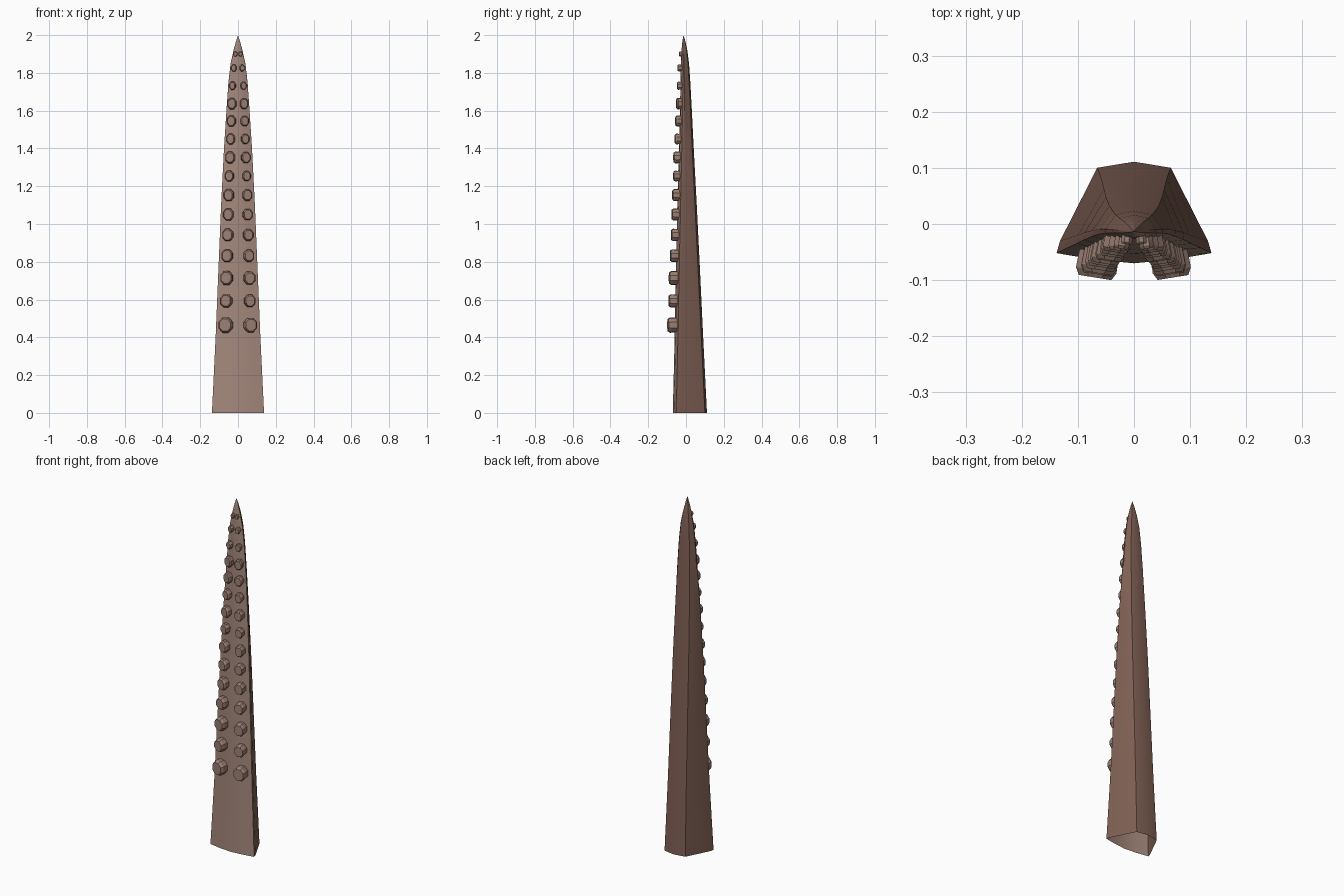
import bpy, bmesh, math
from mathutils import Vector

if "Cube" in bpy.data.objects:
    bpy.data.objects.remove(bpy.data.objects["Cube"])


def material(name, color):
    m = bpy.data.materials.new(name)
    m.diffuse_color = (*color, 1)
    m.use_nodes = True
    m.node_tree.nodes["Principled BSDF"].inputs["Base Color"].default_value = m.diffuse_color
    return m


skin = material("brown skin", (0.21, 0.115, 0.088))
pale = material("pale underside", (0.37, 0.245, 0.2))
sucker_mat = material("sucker tan", (0.33, 0.215, 0.175))


def finish(name, bm, mats, angle):
    bmesh.ops.recalc_face_normals(bm, faces=bm.faces)
    me = bpy.data.meshes.new(name)
    bm.to_mesh(me)
    bm.free()
    for m in mats:
        me.materials.append(m)
    ob = bpy.data.objects.new(name, me)
    bpy.context.collection.objects.link(ob)
    bpy.ops.object.select_all(action='DESELECT')
    ob.select_set(True)
    bpy.context.view_layer.objects.active = ob
    bpy.ops.object.shade_smooth_by_angle(angle=math.radians(angle))
    return ob


# Tapering body: height, half width, front y, back y
RINGS = [(0, .138, -.070, .111), (.4, .119, -.060, .091), (.8, .103, -.053, .072),
         (1.1, .091, -.046, .057), (1.4, .076, -.038, .041), (1.6, .063, -.032, .031),
         (1.75, .052, -.029, .023), (1.85, .040, -.027, .016), (1.92, .024, -.024, .007),
         (1.97, .010, -.019, -.004)]
# Half sections from back centre to front centre (x share, depth share)
FLAT = [(0, 1), (.475, .94), (.955, .22), (1, .10), (.5, .035), (0, 0)]
ROUND = [(0, 1), (.66, .86), (.98, .42), (.96, .27), (.55, .07), (0, 0)]


def ring_at(z):
    for a, b in zip(RINGS, RINGS[1:]):
        if a[0] <= z <= b[0]:
            t = (z - a[0]) / (b[0] - a[0])
            return [p + (q - p) * t for p, q in zip(a, b)]


bm = bmesh.new()
loops = []
for z, w, f, b in RINGS:
    k = (z / 2) ** 1.5
    half = [((p[0] + (q[0] - p[0]) * k) * w, f + (p[1] + (q[1] - p[1]) * k) * (b - f))
            for p, q in zip(FLAT, ROUND)]
    full = half + [(-x, y) for x, y in half[-2:0:-1]]
    loops.append([bm.verts.new((x, y, z)) for x, y in full])
n = len(loops[0])
FRONT = (3, 4, 5, 6)  # strips on the sucker side
for lo, hi in zip(loops, loops[1:]):
    for i in range(n):
        j = (i + 1) % n
        bm.faces.new((lo[i], lo[j], hi[j], hi[i])).material_index = int(i in FRONT)
tip = bm.verts.new((0, -.013, 2))
for i in range(n):
    bm.faces.new((loops[-1][i], loops[-1][(i + 1) % n], tip)).material_index = int(i in FRONT)
finish("tentacle_body", bm, [skin, pale], 30)

# Paired suckers: height, x offset, radius, projection
ROWS = [(.465, .062, .042, .047), (.593, .059, .036, .043), (.714, .057, .038, .043),
        (.832, .054, .035, .039), (.942, .051, .034, .036), (1.050, .048, .033, .035),
        (1.153, .046, .033, .034), (1.254, .043, .029, .031), (1.352, .039, .032, .032),
        (1.450, .036, .029, .028), (1.545, .033, .030, .027), (1.637, .030, .031, .024),
        (1.732, .027, .022, .022), (1.826, .020, .019, .020), (1.900, .012, .014, .013)]


def add_sucker(bm, side, z, x, r, h):
    tilt = math.radians(9)
    normal = Vector((side * math.sin(tilt), -math.cos(tilt), 0))
    across = Vector((math.cos(tilt), side * math.sin(tilt), 0))
    f = ring_at(z)[2]
    base = Vector((side * x, f + .16 * x, z))
    wide = .95 - .22 * (z / 2)
    prev = None
    # Straight wall, then a chamfered rim
    for depth, scale in ((-.012, .95), (h * .15, .97), (h * .72, 1.0), (h, .8)):
        loop = []
        for i in range(8):
            a = math.radians(22.5 + 45 * i)
            loop.append(bm.verts.new(base + normal * depth
                        + across * (math.cos(a) * r * scale * wide * 1.05)
                        + Vector((0, 0, math.sin(a) * r * scale * 1.05))))
        if prev:
            for i in range(8):
                bm.faces.new((prev[i], prev[(i + 1) % 8], loop[(i + 1) % 8], loop[i]))
        prev = loop
    bm.faces.new(prev)


for side, name in ((-1, "left_suckers"), (1, "right_suckers")):
    bm = bmesh.new()
    for z, x, r, h in ROWS:
        add_sucker(bm, side, z, x, r * (1 if side < 0 else .94), h)
    finish(name, bm, [sucker_mat], 30)
